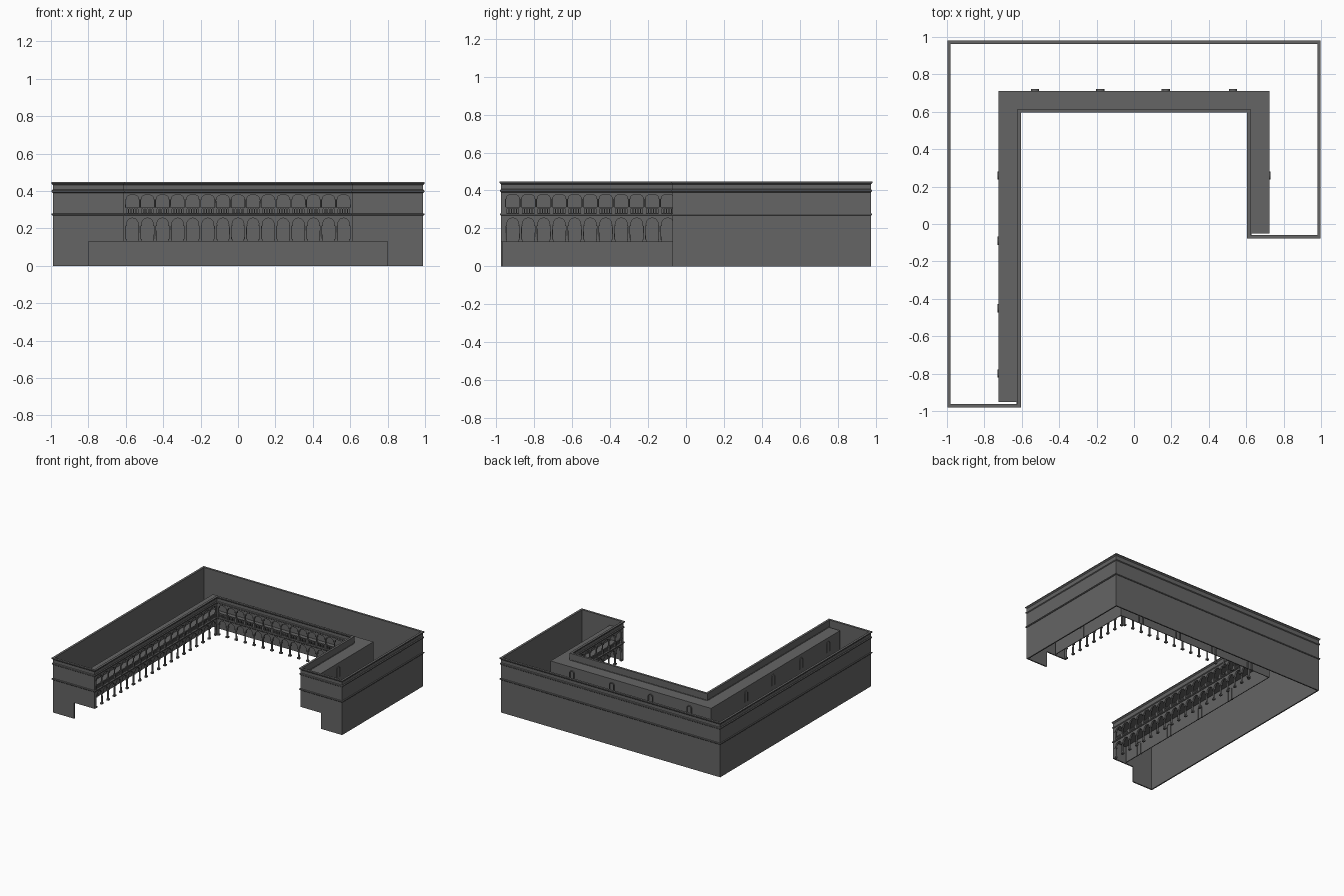
import bpy, bmesh, math
from mathutils import Vector, Matrix

if "Cube" in bpy.data.objects:
    bpy.data.objects.remove(bpy.data.objects["Cube"])

stone = bpy.data.materials.new("dark_grey_stone")
stone.diffuse_color = (0.13, 0.13, 0.13, 1)
stone.use_nodes = True
stone.node_tree.nodes["Principled BSDF"].inputs["Base Color"].default_value = stone.diffuse_color


def finish(bm, name):
    bmesh.ops.recalc_face_normals(bm, faces=bm.faces)
    me = bpy.data.meshes.new(name)
    bm.to_mesh(me)
    bm.free()
    me.materials.append(stone)
    ob = bpy.data.objects.new(name, me)
    bpy.context.collection.objects.link(ob)
    return ob


def sweep(name, path, profile, closed=False):
    """Mitred sweep of a closed (offset, z) profile; positive offset is left of the path."""
    bm = bmesh.new()
    pts = [Vector(p) for p in path]
    n = len(pts)

    def normal(i):
        d = (pts[(i + 1) % n] - pts[i % n]).normalized()
        return Vector((-d.y, d.x))
    rings = []
    for i, p in enumerate(pts):
        a, b = normal((i - 1) % n), normal(i)
        if not closed and i == 0:
            a = b
        if not closed and i == n - 1:
            b = a
        off = (a + b) / (1 + a.dot(b))
        rings.append([bm.verts.new((*(p + off * d), z)) for d, z in profile])
    m = len(profile)
    for i in range(n if closed else n - 1):
        r, s = rings[i], rings[(i + 1) % n]
        for j in range(m):
            k = (j + 1) % m
            bm.faces.new((r[j], r[k], s[k], s[j]))
    if not closed:
        bm.faces.new(rings[0])
        bm.faces.new(rings[-1])
    return finish(bm, name)


def extrude(bm, pts, vec):
    """Solid from a flat outline."""
    a = [bm.verts.new(p) for p in pts]
    b = [bm.verts.new(Vector(p) + vec) for p in pts]
    bm.faces.new(a)
    bm.faces.new(b[::-1])
    for i in range(len(a)):
        j = (i + 1) % len(a)
        bm.faces.new((a[i], a[j], b[j], b[i]))


def box(bm, lo, hi, mat=Matrix()):
    c = [(l + h) / 2 for l, h in zip(lo, hi)]
    s = [h - l for l, h in zip(lo, hi)]
    bmesh.ops.create_cube(bm, size=1, matrix=mat @ Matrix.Translation(c) @ Matrix.Diagonal((*s, 1)))


def arch(cx, half, spring, rise, n=10):
    return [(cx - half * math.cos(math.pi * i / n), spring + rise * math.sin(math.pi * i / n))
            for i in range(n + 1)]


# Outline of the whole building, clockwise
X, Y, CX, CY, RY = 0.99, 0.973, 0.613, 0.605, -0.07
T = 0.010
outline = [(-X, -Y), (-X, Y), (X, Y), (X, RY), (CX, RY), (CX, CY), (-CX, CY), (-CX, -Y)]

# Outer walls reaching the ground, and raised end panels
sweep("outer_wall", [(-0.8, -Y), (-X, -Y), (-X, Y), (X, Y), (X, RY), (0.8, RY)],
      [(0, 0), (0, 0.395), (-T, 0.395), (-T, 0)])
for name, x0, x1, y in (("left_end_panel", -0.8, -CX, -Y), ("right_end_panel", CX, 0.8, RY)):
    bm = bmesh.new()
    box(bm, (x0, y, 0.13), (x1, y + T, 0.395))
    finish(bm, name)

# Parapet with moulded top, plus the string courses
sweep("parapet", outline, [(-T, 0.39), (0, 0.39), (0.006, 0.395), (0.006, 0.403), (0, 0.407), (0, 0.432),
                           (0.008, 0.44), (0.008, 0.447), (-T, 0.447)], True)
sweep("string_course", outline, [(-0.004, 0.268), (0.004, 0.268), (0.007, 0.272),
                                 (0.007, 0.278), (-0.004, 0.281)], True)

# Gallery floor, roof and back wall
GX, GY, LE, RE = 0.725, 0.712, -0.952, -0.052
plan = [(-GX, LE), (-GX, GY), (GX, GY), (GX, RE), (CX, RE), (CX, CY), (-CX, CY), (-CX, LE)]
for name, z, h in (("gallery_floor", 0.264, 0.012), ("gallery_roof", 0.384, 0.008)):
    bm = bmesh.new()
    extrude(bm, [(x, y, z) for x, y in plan], Vector((0, 0, h)))
    finish(bm, name)
sweep("gallery_back_wall", plan[:4], [(0, 0.13), (0, 0.386), (-0.006, 0.386), (-0.006, 0.13)])


def frame(x, y, u, n):
    """Local axes: x along the wing, y away from the courtyard, z up."""
    return Matrix(((u[0], n[0], 0, x), (u[1], n[1], 0, y), (0, 0, 1, 0), (0, 0, 0, 1)))


# Wings: frame, length, end jamb before and after, bays, door positions along the wing
wings = {
    "left": (frame(-CX, -Y, (0, 1), (-1, 0)), Y + CY, 0.02, 0.008, 19, (0.173, 0.523, 0.883, 1.233)),
    "back": (frame(-CX, CY, (1, 0), (0, 1)), 2 * CX, 0.008, 0.008, 15, (0.083, 0.433, 0.783, 1.143)),
    "right": (frame(CX, CY, (0, -1), (1, 0)), CY - RY, 0.008, 0.02, 8, (0.345,)),
}
DEPTH = Vector((0, 0.014, 0))

for side, (mat, length, j0, j1, bays, doors) in wings.items():
    w = (length - j0 - j1) / bays
    walls, cols, rails = bmesh.new(), bmesh.new(), bmesh.new()
    # solid jambs at both ends
    box(walls, (0, 0, 0.13), (j0, 0.014, 0.395))
    box(walls, (length - j1, 0, 0.13), (length, 0.014, 0.395))
    for i in range(bays):
        u = j0 + i * w
        # arched wall panels of both storeys
        for spring, rise, pier, top in ((0.222, 0.033, 0.009, 0.272), (0.362, 0.018, 0.008, 0.395)):
            pts = [(u, spring)] + arch(u + w / 2, w / 2 - pier, spring, rise)
            pts += [(u + w, spring), (u + w, top), (u, top)]
            extrude(walls, [(a, 0, z) for a, z in pts], DEPTH)
        # handrail and balusters
        box(rails, (u, 0.003, 0.304), (u + w, 0.011, 0.311))
        for k in range(6):
            c = u + w * (k + 0.5) / 6
            box(rails, (c - 0.003, 0.004, 0.278), (c + 0.003, 0.010, 0.304))
    for i in range(bays + 1):
        u = j0 + i * w
        # lower columns with base and capital, upper columns on pedestals
        for z0, z1, r, base in ((0.13, 0.222, 0.0075, 0.012), (0.278, 0.362, 0.0055, 0.035)):
            box(cols, (u - r - 0.003, -0.002, z0), (u + r + 0.003, 0.016, z0 + base))
            box(cols, (u - r - 0.003, -0.002, z1 - 0.008), (u + r + 0.003, 0.016, z1))
            zc, h = (z0 + z1) / 2, z1 - z0
            bmesh.ops.create_cone(cols, segments=10, radius1=r, radius2=r * 0.88, depth=h,
                                  matrix=Matrix.Translation((u, 0.007, zc)))
    # door surrounds standing proud of the gallery back wall
    frames = bmesh.new()
    for d in doors:
        for z0, spring, rise in ((0.13, 0.22, 0.022), (0.276, 0.345, 0.02)):
            outer = [(d - 0.022, z0)] + arch(d, 0.022, spring, rise) + [(d + 0.022, z0)]
            inner = [(d - 0.016, z0)] + arch(d, 0.016, spring, rise - 0.006) + [(d + 0.016, z0)]
            extrude(frames, [(a, 0.102, z) for a, z in outer + inner[::-1]], Vector((0, 0.014, 0)))
    for bm, part in ((walls, "arcade_wall"), (cols, "columns"), (rails, "balustrade"),
                     (frames, "door_surrounds")):
        bm.transform(mat)
        ob = finish(bm, f"{side}_{part}")
        if part == "columns":
            bpy.context.view_layer.objects.active = ob
            ob.select_set(True)
            bpy.ops.object.shade_smooth_by_angle(angle=math.radians(40))
            ob.select_set(False)
